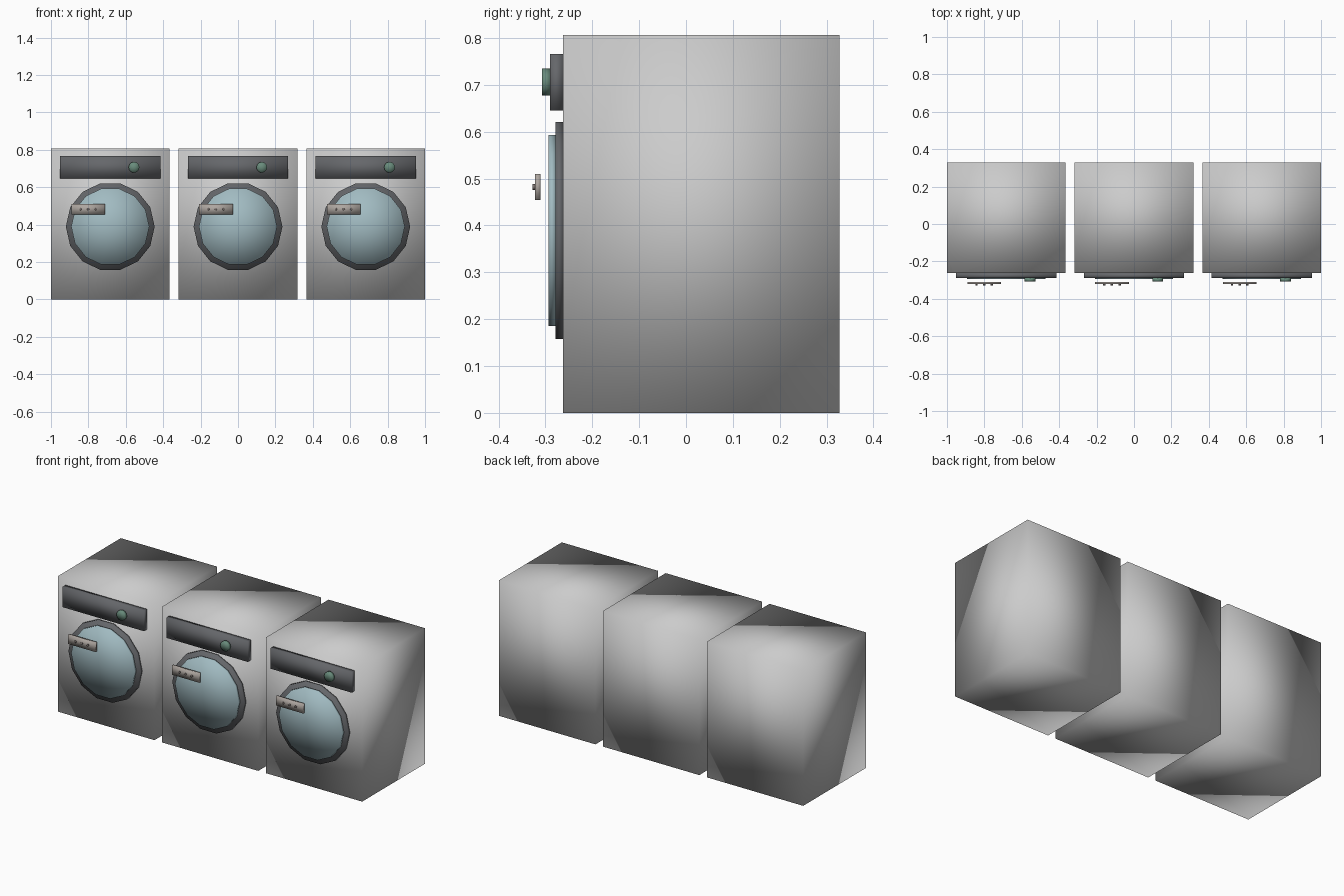
import bpy, bmesh
from math import cos, sin, pi

if "Cube" in bpy.data.objects:
    bpy.data.objects.remove(bpy.data.objects["Cube"])


def material(name, rgb):
    m = bpy.data.materials.new(name)
    m.diffuse_color = (*rgb, 1)
    m.use_nodes = True
    m.node_tree.nodes["Principled BSDF"].inputs["Base Color"].default_value = m.diffuse_color
    return m


DARK = material("dark_trim", (0.13, 0.135, 0.145))
GLASS = material("door_glass", (0.36, 0.50, 0.54))
GREEN = material("dial_green", (0.14, 0.26, 0.20))
TAN = material("handle_tan", (0.42, 0.38, 0.35))
STUD = material("stud_brown", (0.2, 0.17, 0.16))


def prism(name, outline, y0, y1, mat=None):
    """Extrude an (x, z) outline from y0 (front) to y1 (back), softly shaded."""
    bm = bmesh.new()
    face = bm.faces.new([bm.verts.new((x, y0, z)) for x, z in outline])
    side = bmesh.ops.extrude_face_region(bm, geom=[face], use_keep_orig=True)["geom"]
    for v in side:
        if isinstance(v, bmesh.types.BMVert):
            v.co.y = y1
    # round caps get a centre point so the soft shading runs radially
    if len(outline) > 4:
        bmesh.ops.poke(bm, faces=[f for f in bm.faces if len(f.verts) > 4])
    bmesh.ops.recalc_face_normals(bm, faces=bm.faces)
    for f in bm.faces:
        f.smooth = True
    mesh = bpy.data.meshes.new(name)
    bm.to_mesh(mesh)
    bm.free()
    if mat:
        mesh.materials.append(mat)
    ob = bpy.data.objects.new(name, mesh)
    bpy.context.collection.objects.link(ob)
    return ob


def box(name, cx, w, z0, z1, y0, y1, mat=None):
    a, b = cx - w / 2, cx + w / 2
    return prism(name, [(a, z0), (b, z0), (b, z1), (a, z1)], y0, y1, mat)


def disc(name, cx, cz, r, n, y0, y1, mat):
    pts = [(cx + r * cos(2 * pi * i / n), cz + r * sin(2 * pi * i / n)) for i in range(n)]
    return prism(name, pts, y0, y1, mat)


# three identical washing machines in a row
for x in (-0.683, 0, 0.683):
    # cabinet and control panel
    box("cabinet", x, 0.634, 0, 0.806, -0.262, 0.3276)
    box("control_panel", x, 0.535, 0.645, 0.766, -0.290, -0.262, DARK)
    disc("dial", x + 0.127, 0.706, 0.029, 12, -0.307, -0.290, GREEN)
    # round door: rim and raised glass
    disc("door_rim", x, 0.389, 0.2375, 14, -0.278, -0.262, DARK)
    disc("door_glass", x, 0.389, 0.209, 14, -0.293, -0.278, GLASS)
    # door handle plate with three studs
    hx = x - 0.118
    box("door_handle", hx, 0.18, 0.454, 0.510, -0.322, -0.310, TAN)
    for dx in (-0.041, 0, 0.041):
        disc("handle_stud", hx + dx, 0.482, 0.0065, 8, -0.3276, -0.322, STUD)
